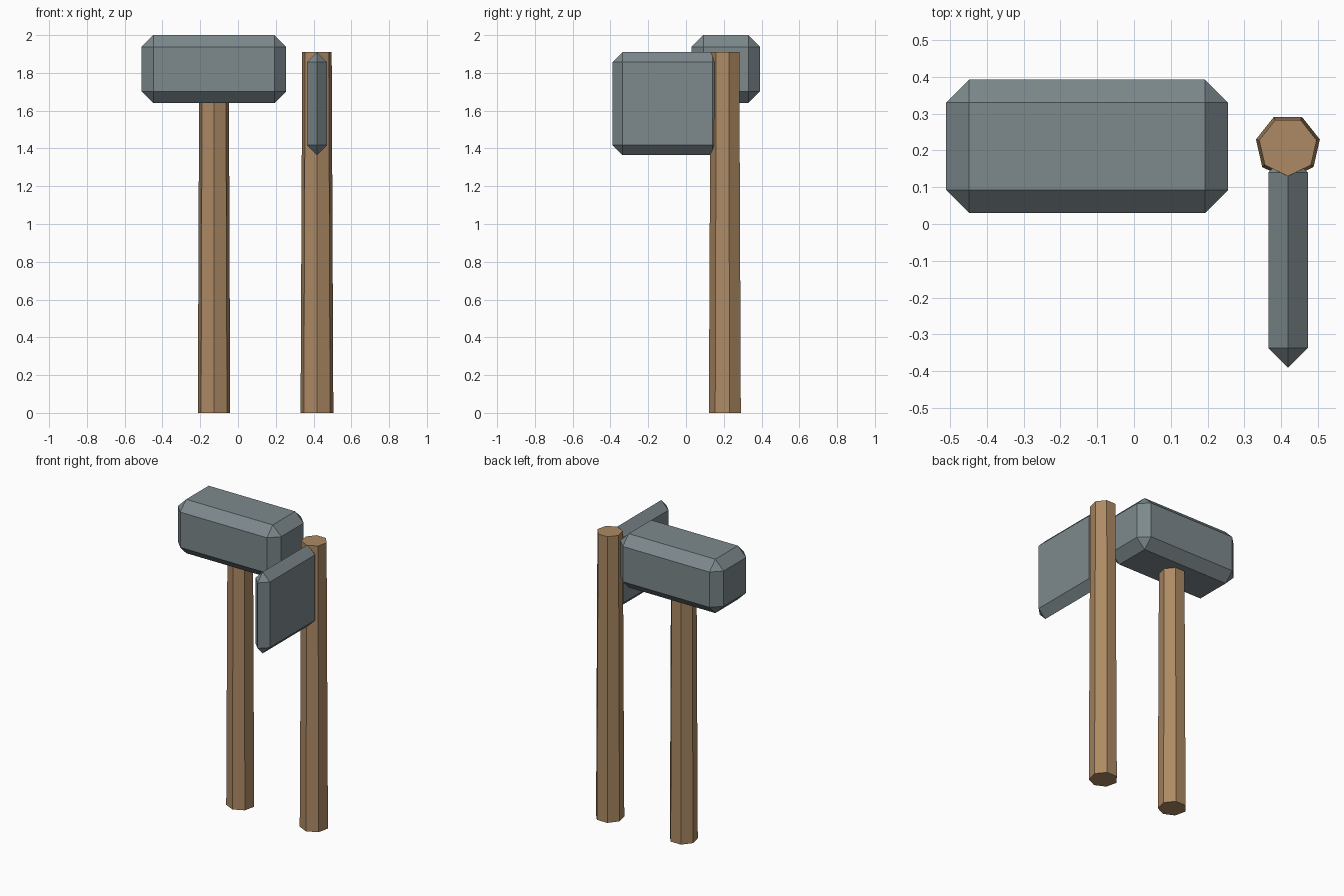
import bpy, bmesh, math

if "Cube" in bpy.data.objects:
    bpy.data.objects.remove(bpy.data.objects["Cube"])


def material(name, rgb):
    m = bpy.data.materials.new(name)
    m.diffuse_color = (*rgb, 1)
    m.use_nodes = True
    m.node_tree.nodes["Principled BSDF"].inputs["Base Color"].default_value = m.diffuse_color
    return m


wood = material("brown_wood", (0.42, 0.255, 0.127))
stone = material("blue_grey_stone", (0.205, 0.25, 0.265))


def finish(bm, name, mat):
    bmesh.ops.recalc_face_normals(bm, faces=bm.faces)
    mesh = bpy.data.meshes.new(name)
    bm.to_mesh(mesh)
    bm.free()
    mesh.materials.append(mat)
    obj = bpy.data.objects.new(name, mesh)
    bpy.context.collection.objects.link(obj)
    return obj


def handle(name, x, y, height, r_bottom, r_top, sides=7):
    """Slightly tapered seven-sided shaft with one corner facing the front."""
    bm = bmesh.new()
    rings = []
    for r, z in ((r_bottom, 0), (r_top, height)):
        ring = []
        for i in range(sides):
            a = -math.pi / 2 + 2 * math.pi * i / sides
            ring.append(bm.verts.new((x + r * math.cos(a), y + r * math.sin(a), z)))
        rings.append(ring)
        bm.faces.new(ring)
    for i in range(sides):
        j = (i + 1) % sides
        bm.faces.new((rings[0][i], rings[0][j], rings[1][j], rings[1][i]))
    return finish(bm, name, wood)


def chamfered_block(name, low, high, chamfer):
    """Box with every edge cut by one flat chamfer."""
    bm = bmesh.new()
    bmesh.ops.create_cube(bm, size=1)
    for v in bm.verts:
        v.co = [(l + h) / 2 + c * (h - l) for l, h, c in zip(low, high, v.co)]
    bmesh.ops.bevel(bm, geom=bm.edges[:], offset=chamfer, offset_type='OFFSET',
                    segments=1, profile=0.5, affect='EDGES')
    # close the sharp ridge where opposite chamfers meet
    bmesh.ops.remove_doubles(bm, verts=bm.verts, dist=0.001)
    return finish(bm, name, stone)


# Hammer
handle("hammer_handle", -0.127, 0.21, 1.91, 0.088, 0.08)
chamfered_block("hammer_head", (-0.51, 0.03, 1.64), (0.255, 0.392, 2.0), 0.062)

# Axe
handle("axe_handle", 0.418, 0.21, 1.91, 0.089, 0.08)
chamfered_block("axe_blade", (0.365, -0.39, 1.365), (0.472, 0.193, 1.91), 0.0533)
